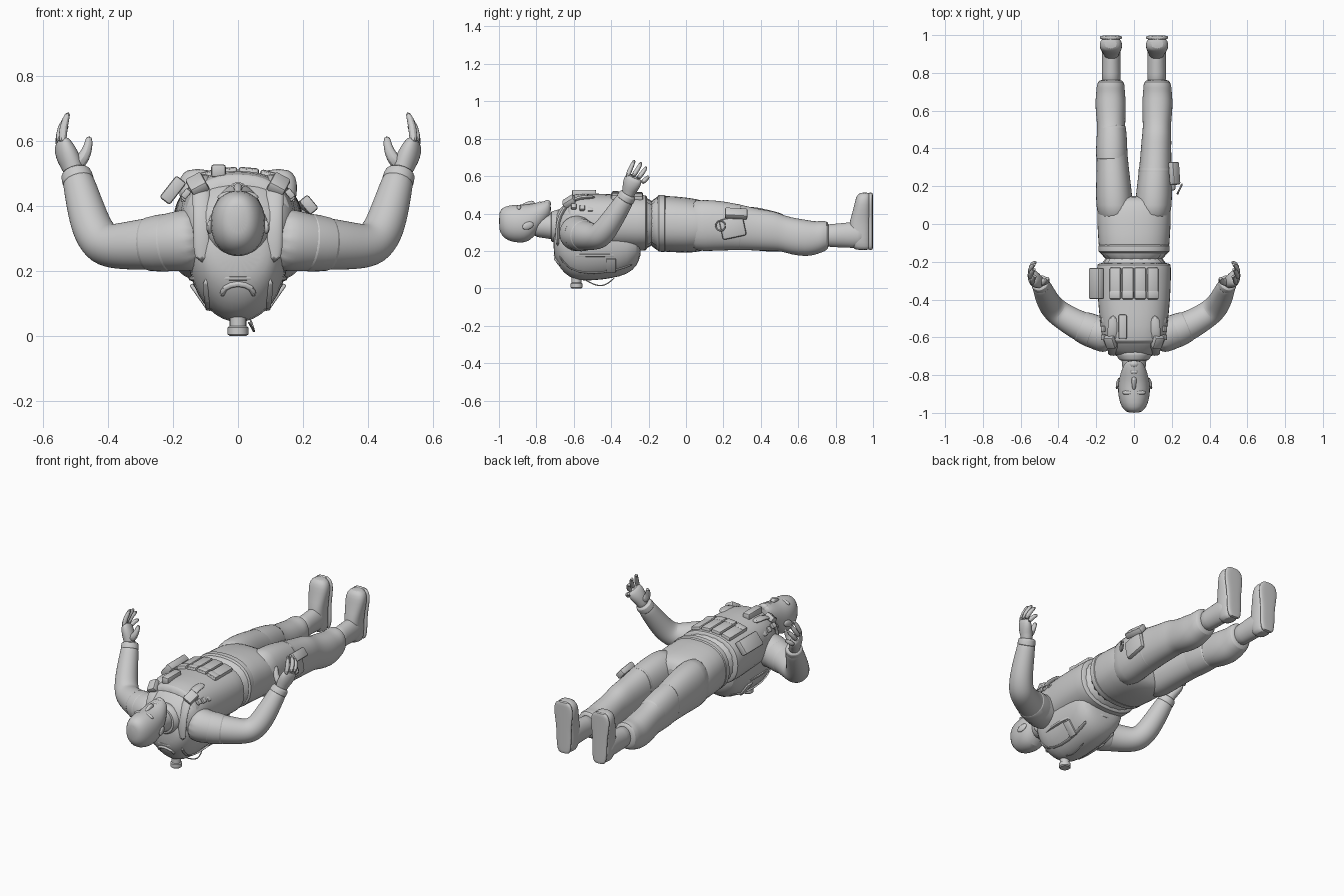
import bpy, bmesh, math
from mathutils import Vector, Euler

X, Y, Z = Vector((1, 0, 0)), Vector((0, 1, 0)), Vector((0, 0, 1))


def finish(name, bm, sub=0, angle=40):
    bmesh.ops.recalc_face_normals(bm, faces=bm.faces)
    me = bpy.data.meshes.new(name)
    bm.to_mesh(me)
    bm.free()
    ob = bpy.data.objects.new(name, me)
    bpy.context.collection.objects.link(ob)
    if sub:
        m = ob.modifiers.new("smooth", 'SUBSURF')
        m.levels = m.render_levels = sub
    bpy.ops.object.select_all(action='DESELECT')
    bpy.context.view_layer.objects.active = ob
    ob.select_set(True)
    bpy.ops.object.shade_smooth_by_angle(angle=math.radians(angle))
    return ob


def loft(name, rings, u=None, v=None, ref=X, n=20, power=2.0, sub=1):
    """rings: (centre, radius_u, radius_v); axes follow the path unless u and v are given"""
    bm = bmesh.new()
    pts = [Vector(r[0]) for r in rings]
    loops = []
    for i, (p, r) in enumerate(zip(pts, rings)):
        a, b = u, v
        if a is None:
            t = (pts[min(i + 1, len(pts) - 1)] - pts[max(i - 1, 0)]).normalized()
            a = (ref - t * ref.dot(t)).normalized()
            b = t.cross(a)
        loop = []
        for k in range(n):
            c, s = math.cos(2 * math.pi * k / n), math.sin(2 * math.pi * k / n)
            e = 2 / power
            loop.append(bm.verts.new(p + a * r[1] * math.copysign(abs(c) ** e, c)
                                     + b * r[2] * math.copysign(abs(s) ** e, s)))
        loops.append(loop)
    for l0, l1 in zip(loops, loops[1:]):
        for k in range(n):
            bm.faces.new((l0[k], l0[(k + 1) % n], l1[(k + 1) % n], l1[k]))
    bm.faces.new(loops[0])
    bm.faces.new(loops[-1])
    return finish(name, bm, sub)


def along_y(name, rows, cx=0, **kw):
    """rows: (y, centre z, half width, half height)"""
    return loft(name, [((cx, y, z), a, b) for y, z, a, b in rows], u=X, v=Z, **kw)


def tube(name, pts, radii, ref=X, n=8, flat=1.0, sub=1):
    if not isinstance(radii, (list, tuple)):
        radii = [radii] * len(pts)
    return loft(name, [(p, r, r * flat) for p, r in zip(pts, radii)], ref=ref, n=n, sub=sub)


def box(name, loc, size, rot=(0, 0, 0), bevel=0.008):
    bm = bmesh.new()
    bmesh.ops.create_cube(bm, size=1)
    bmesh.ops.scale(bm, vec=size, verts=bm.verts)
    bmesh.ops.bevel(bm, geom=bm.edges[:], offset=bevel, segments=2, affect='EDGES', profile=0.5)
    ob = finish(name, bm)
    ob.location, ob.rotation_euler = loc, Euler([math.radians(a) for a in rot])
    return ob


def ball(name, loc, scale, rot=(0, 0, 0)):
    bm = bmesh.new()
    bmesh.ops.create_uvsphere(bm, u_segments=16, v_segments=10, radius=1)
    bmesh.ops.scale(bm, vec=scale, verts=bm.verts)
    ob = finish(name, bm)
    ob.location, ob.rotation_euler = loc, Euler([math.radians(a) for a in rot])
    return ob


# Head, face and neck
along_y("head", [(-1.0, .36, .03, .045), (-.985, .355, .055, .075), (-.95, .348, .076, .097),
                 (-.89, .345, .087, .104), (-.84, .348, .084, .101), (-.80, .375, .075, .084),
                 (-.765, .40, .064, .066), (-.735, .42, .048, .05), (-.722, .425, .03, .035)], power=2.15)
along_y("neck", [(-.83, .335, .06, .06), (-.76, .335, .062, .066), (-.70, .33, .068, .072),
                 (-.64, .33, .09, .08)])
tube("nose", [(0, -.885, .438), (0, -.855, .448), (0, -.825, .46), (0, -.812, .448)],
     [.008, .012, .016, .014])
ball("lips", (0, -.783, .452), (.026, .011, .012))
ball("chin", (0, -.742, .452), (.027, .02, .02))
for s in (1, -1):
    ball("ear", (s * .086, -.845, .335), (.009, .032, .02), (20, 0, s * 12))
    ball("brow", (s * .034, -.893, .432), (.03, .012, .012), (0, s * 15, 0))
    ball("eye", (s * .033, -.87, .426), (.016, .01, .009))

# Torso, vest and hips
along_y("torso", [(-.71, .32, .08, .07), (-.67, .325, .14, .106), (-.62, .342, .172, .14),
                  (-.55, .355, .182, .15), (-.4, .355, .185, .145), (-.28, .35, .185, .145),
                  (-.15, .348, .183, .145)], power=2.4)
along_y("vest", [(-.635, .345, .15, .14), (-.63, .347, .165, .151), (-.55, .357, .178, .156),
                 (-.4, .355, .195, .149), (-.25, .35, .199, .151), (-.21, .35, .197, .15),
                 (-.205, .35, .185, .14)], power=2.4)
along_y("hips", [(-.21, .348, .184, .148), (-.1, .345, .19, .152), (0, .338, .197, .15),
                 (.07, .335, .198, .142), (.12, .335, .185, .125), (.15, .335, .15, .09)], power=2.4)
along_y("waist_belt", [(-.156, .348, .184, .148), (-.151, .348, .191, .154),
                       (-.109, .347, .193, .155), (-.104, .347, .186, .148)], power=2.4)
along_y("collar", [(-.72, .33, .066, .07), (-.725, .33, .078, .08), (-.70, .33, .09, .088),
                   (-.66, .33, .12, .105)])

# Backpack with seam band, top handle, knob and hanging cord
along_y("backpack", [(-.71, .25, .08, .06), (-.69, .25, .115, .12), (-.65, .25, .138, .175),
                     (-.59, .25, .15, .212), (-.5, .25, .155, .212), (-.4, .25, .157, .2),
                     (-.31, .25, .157, .178), (-.26, .25, .14, .13), (-.24, .25, .1, .07)])
loft("pack_seam", [((0, -.475, z), a, b) for z, a, b in
                   ((.165, .135, .215), (.17, .153, .234), (.183, .155, .236), (.188, .14, .22))],
     u=X, v=Y, n=28, power=2.2)
for s in (1, -1):
    tube("pack_strap", [(s * .1, -.68, .18), (s * .09, -.63, .098), (s * .085, -.52, .076),
                        (s * .09, -.38, .09), (s * .1, -.28, .13)], .014, ref=X, flat=.4)
    box("pack_compression_strap", (s * .119, -.4, .122), (.012, .05, .09), (0, s * 35, 0), .004)
tube("pack_handle", [(-.05, -.67, .12), (-.045, -.69, .15), (0, -.7, .165), (.045, -.69, .15),
                     (.05, -.67, .12)], .011, ref=Z)
loft("pack_knob", [((0, -.585, z), r, r) for z, r in
                   ((.06, .026), (.03, .026), (.026, .032), (.005, .032), (0, .026))], u=X, v=Y, n=16, sub=0)
tube("pack_cord", [(.03, -.54, .045), (.045, -.5, .024), (.05, -.46, .01), (.048, -.42, .022),
                   (.035, -.38, .058)], .004, ref=X, n=6)

# Vest pouches and shoulder straps
for i in range(4):
    x = -.0975 + i * .065
    z = .499 - x * x * 1.4
    box("magazine_pouch", (x, -.315, z), (.062, .17, .034), (0, x * 150, 0), .01)
    box("pouch_flap", (x, -.375, z + .003), (.063, .045, .034), (0, x * 150, 0))
box("chest_pouch", (-.06, -.545, .507), (.045, .13, .04))
box("radio_pouch", (-.2, -.315, .448), (.085, .165, .04), (0, -52, 0))
for s in (1, -1):
    tube("shoulder_strap", [(s * .11, -.48, .487), (s * .113, -.57, .49), (s * .113, -.63, .46),
                            (s * .112, -.675, .39), (s * .11, -.69, .32), (s * .11, -.685, .22)],
         .03, ref=X, flat=.4)
    box("strap_pouch", (s * .125, -.625, .465), (.055, .07, .035), (35, s * 28, 0))
    for k in range(3):
        box("strap_buckle", (s * .16, -.6 + k * .045, .437 - k * .008), (.03, .028, .02), (0, s * 50, 0), .004)

for s in (1, -1):
    # Sleeves
    def P(x, y, z):
        return (s * x, y, z)
    side = Vector((s * .55, -.83, 0))
    tube("sleeve", [P(.1, -.595, .3), P(.19, -.578, .29), P(.25, -.556, .284), P(.31, -.528, .28),
                    P(.37, -.492, .275), P(.415, -.46, .28), P(.446, -.425, .322), P(.468, -.38, .39),
                    P(.485, -.338, .455), P(.498, -.312, .5)],
         [.103, .095, .084, .078, .072, .07, .065, .059, .052, .046], ref=side, n=16, sub=2)
    tube("sleeve_cuff", [P(.489, -.33, .468), P(.49, -.327, .473), P(.5, -.309, .503),
                         P(.501, -.307, .507)], [.042, .052, .048, .038], ref=side, n=16)
    tube("sleeve_patch", [P(.2, -.575, .289), P(.205, -.573, .288), P(.29, -.538, .281),
                          P(.295, -.536, .281)], [.082, .095, .084, .074], ref=side, n=16)
    # Hand with curled fingers and thumb
    loft("palm", [(P(.498, -.312, .48), .034, .032), (P(.506, -.306, .515), .035, .032),
                  (P(.523, -.294, .55), .05, .036), (P(.537, -.283, .58), .051, .029),
                  (P(.545, -.275, .6), .044, .019)], ref=Vector((s * .25, 1, -.3)), n=14)
    for kn, mid, tip in ((P(.54, -.318, .585), P(.538, -.295, .645), P(.52, -.272, .69)),
                         (P(.55, -.29, .59), P(.545, -.255, .64), P(.522, -.237, .678)),
                         (P(.552, -.262, .582), P(.547, -.228, .622), P(.522, -.21, .652)),
                         (P(.548, -.24, .562), P(.54, -.212, .585), P(.515, -.198, .6))):
        tube("finger", [kn, mid, tip], [.016, .0135, .01], ref=Vector((s, .3, 0)))
    tube("thumb", [P(.5, -.305, .52), P(.472, -.308, .55), P(.46, -.3, .582), P(.457, -.285, .615)],
         [.025, .021, .015, .011], ref=Y)

    # Trouser leg, baggy above the gathered cuff
    loft("trouser_leg", [(P(cx, y, z), a, b) for y, cx, z, a, b in (
        (0, .098, .337, .09, .135), (.1, .103, .336, .1, .14), (.2, .108, .335, .094, .133),
        (.3, .113, .325, .086, .122), (.4, .117, .312, .081, .111), (.47, .12, .306, .079, .108),
        (.51, .121, .297, .074, .1), (.56, .122, .28, .078, .1), (.64, .124, .268, .083, .1),
        (.69, .124, .268, .077, .09), (.72, .124, .275, .076, .086), (.755, .123, .282, .071, .08),
        (.765, .122, .283, .05, .06))], u=X, v=Z, power=2.2)

    # Boot shaft, foot and sole
    along_y("boot_shaft", [(.73, .283, .052, .062), (.8, .282, .05, .063), (.86, .285, .05, .068),
                           (.92, .285, .05, .072), (.96, .285, .045, .06)], cx=s * .12)
    foot = ((.204, .946, .029, .04), (.22, .939, .042, .05), (.27, .93, .048, .06), (.34, .93, .047, .061),
            (.39, .938, .053, .053), (.45, .946, .062, .046), (.49, .95, .057, .041), (.514, .956, .033, .028))
    loft("boot_foot", [(P(.117 + (z - .2) * .02, y, z), a, b) for z, y, a, b in foot],
         u=X, v=Y, power=2.4)
    loft("boot_sole", [(P(.117 + (z - .2) * .02, .987, z), a, .012) for z, y, a, b in foot],
         u=X, v=Y, power=3)

# Knee pad on one leg
along_y("knee_pad", [(.33, .325, .07, .1), (.335, .323, .086, .12), (.43, .31, .083, .114),
                     (.525, .296, .077, .104), (.53, .294, .065, .09)], cx=-.118, power=2.2)

# Thigh holster with strap and ring
box("holster_body", (.205, .25, .325), (.03, .13, .11), (12, 0, 0), .012)
box("holster_pouch", (.214, .268, .4), (.055, .12, .035), (-5, 50, 0))
along_y("holster_strap", [(.27, .328, .08, .115), (.275, .328, .091, .127), (.295, .326, .089, .124),
                          (.3, .326, .08, .11)], cx=.112, power=2.2)
ring = [(.242 + .012 * math.cos(a), .185 + .026 * math.cos(a), .335 + .028 * math.sin(a))
        for a in [math.radians(30 * k) for k in range(13)]]
tube("holster_ring", ring, .006, ref=X, n=6)
